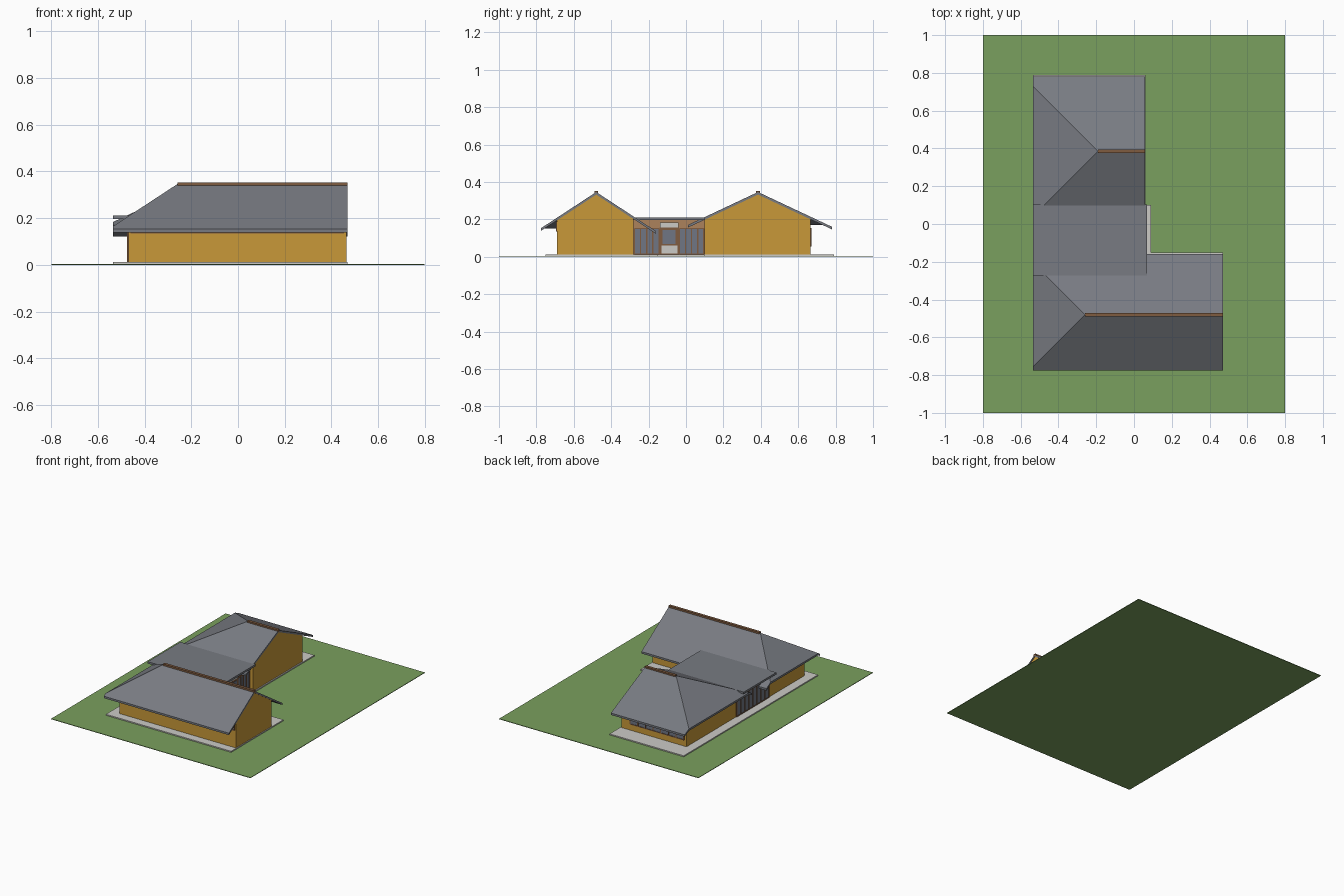
import bpy

if "Cube" in bpy.data.objects:
    bpy.data.objects.remove(bpy.data.objects["Cube"])


def material(name, r, g, b):
    """Flat colour given as 0-255 sRGB, stored linear."""
    m = bpy.data.materials.new(name)
    lin = [((c / 255 + 0.055) / 1.055) ** 2.4 for c in (r, g, b)]
    m.diffuse_color = (*lin, 1)
    m.use_nodes = True
    m.node_tree.nodes["Principled BSDF"].inputs["Base Color"].default_value = m.diffuse_color
    return m


GRASS = material("grass green", 122, 160, 94)
PAVING = material("pale paving", 204, 203, 198)
OCHRE = material("ochre wall", 200, 152, 56)
ROOF = material("slate roof", 120, 123, 130)
BROWN = material("brown timber", 128, 92, 64)
TAN = material("tan band", 172, 130, 92)
GLASS = material("grey glass", 112, 118, 132)


def mesh_object(name, verts, faces, mat):
    me = bpy.data.meshes.new(name)
    me.from_pydata(verts, [], faces)
    me.materials.append(mat)
    ob = bpy.data.objects.new(name, me)
    bpy.context.collection.objects.link(ob)
    return ob


def box(name, x, y, z, mat):
    """Box from (min, max) pairs."""
    v = [(a, b, c) for a in x for b in y for c in z]
    f = [(0, 1, 3, 2), (4, 6, 7, 5), (0, 4, 5, 1),
         (2, 3, 7, 6), (0, 2, 6, 4), (1, 5, 7, 3)]
    return mesh_object(name, v, f, mat)


def hipped_solid(name, x, y, ridge, slope, mat, floor=None, thick=0.014, drop=0.0):
    """Solid under a roof that is hipped at the left and gabled at the right.
    With a floor it fills down to it (walls), otherwise it is a thin shell."""
    rx, ry, rz = ridge
    d = rx - x[0]
    lo, hi = max(y[0], ry - d), min(y[1], ry + d)
    plan = [(rx, ry), (x[1], ry), (x[1], y[0]), (x[0], y[0] - 1e-4),
            (x[0], lo), (x[0], hi), (x[0], y[1] + 1e-4), (x[1], y[1])]
    top = [(a, b, rz - drop - slope * max(abs(b - ry), rx - a, 0)) for a, b in plan]
    bot = [(a, b, floor if floor is not None else c - thick) for a, b, c in top]
    tops = [(0, 4, 3, 2, 1), (0, 1, 7, 6, 5), (0, 5, 4)]
    rim = [1, 2, 3, 4, 5, 6, 7]
    faces = tops + [tuple(i + 8 for i in reversed(f)) for f in tops]
    for i, a in enumerate(rim):
        b = rim[(i + 1) % len(rim)]
        faces.append((b, a, a + 8, b + 8))
    return mesh_object(name, top + bot, faces, mat)


def glazing(name, axis, at, out, span, z, panes):
    """Glass strip on a wall plane, with vertical and horizontal bars."""
    def plate(label, s, h, depth, mat):
        p = tuple(sorted((at - out * 0.002, at + out * depth)))
        if axis == 'x':
            box(label, p, s, h, mat)
        else:
            box(label, s, p, h, mat)
    plate(name + "_glass", span, z, 0.003, GLASS)
    w = 0.003
    for i in range(panes + 1):
        c = span[0] + (span[1] - span[0]) * i / panes
        plate(name + "_bar", (c - w, c + w), z, 0.006, BROWN)
    for h in z:
        plate(name + "_rail", span, (h - w, h + w), 0.006, BROWN)


# Ground and paving
box("lawn", (-0.8, 0.8), (-1, 1), (0, 0.004), GRASS)
box("paving_front", (-0.535, 0.47), (-0.75, -0.15), (0.003, 0.012), PAVING)
box("paving_link", (-0.535, 0.09), (-0.15, 0.10), (0.003, 0.012), PAVING)
box("paving_back", (-0.535, 0.06), (0.10, 0.79), (0.003, 0.012), PAVING)

# Two wings: walls, roof and ridge cap
wings = [
    ("front", (-0.47, 0.466), (-0.69, -0.28), (-0.535, 0.47), (-0.775, -0.16),
     (-0.26, -0.48, 0.346), 0.655),
    ("back", (-0.47, 0.052), (0.10, 0.665), (-0.535, 0.057), (0.01, 0.78),
     (-0.19, 0.385, 0.346), 0.47),
]
for name, wx, wy, rx, ry, ridge, slope in wings:
    hipped_solid(name + "_walls", wx, wy, ridge, slope, OCHRE, floor=0.01, drop=0.012)
    hipped_solid(name + "_roof", rx, ry, ridge, slope, ROOF)
    box(name + "_ridge_cap", (ridge[0], rx[1]), (ridge[1] - 0.01, ridge[1] + 0.01),
        (0.334, 0.352), BROWN)

# Clerestory under the front eave, windows in the back wall
glazing("front_clerestory", 'y', -0.69, -1, (-0.46, 0.455), (0.138, 0.185), 11)
glazing("back_window", 'y', 0.665, 1, (-0.45, -0.02), (0.058, 0.15), 7)

# Link between the wings, with a flat roof
LX = 0.02
box("link_core", (-0.47, LX), (-0.28, 0.10), (0.01, 0.198), TAN)
box("link_roof", (-0.535, 0.07), (-0.272, 0.102), (0.197, 0.211), ROOF)
glazing("link_left_window", 'x', -0.47, -1, (-0.275, 0.095), (0.014, 0.15), 8)
glazing("link_window_a", 'x', LX, 1, (-0.275, -0.145), (0.014, 0.15), 4)
glazing("link_window_b", 'x', LX, 1, (-0.035, 0.095), (0.014, 0.15), 4)

# Entrance door with a blank plate above
box("door_frame", (LX, LX + 0.007), (-0.142, -0.038), (0.012, 0.155), BROWN)
box("door_glass", (LX, LX + 0.010), (-0.125, -0.055), (0.068, 0.143), GLASS)
box("door_panel", (LX, LX + 0.012), (-0.132, -0.046), (0.018, 0.06), PAVING)
box("entrance_plate", (LX, LX + 0.009), (-0.14, -0.04), (0.157, 0.182), PAVING)
